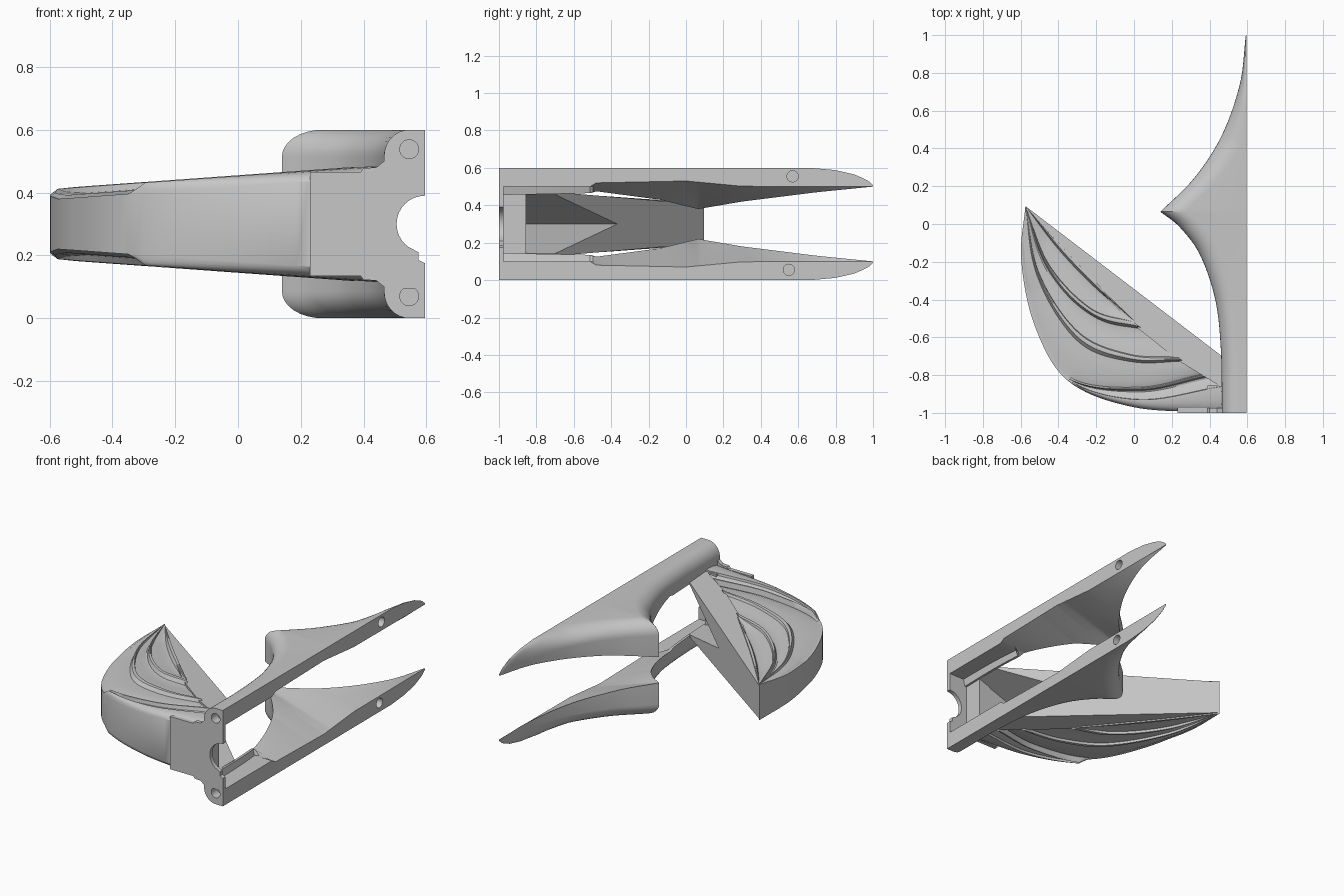
import bpy, bmesh, math
from mathutils import Vector

if "Cube" in bpy.data.objects:
    bpy.data.objects.remove(bpy.data.objects["Cube"], do_unlink=True)

grey = bpy.data.materials.new("plain grey")
grey.use_nodes = True
grey.diffuse_color = (0.57, 0.57, 0.57, 1)
grey.node_tree.nodes["Principled BSDF"].inputs["Base Color"].default_value = (0.57, 0.57, 0.57, 1)
MID = 0.3    # height of the mirror plane
CUT = 0.595  # x of the flat open side


def make(name, bm):
    bmesh.ops.remove_doubles(bm, verts=bm.verts, dist=0.0004)
    bmesh.ops.dissolve_degenerate(bm, edges=bm.edges, dist=0.0002)
    bmesh.ops.recalc_face_normals(bm, faces=bm.faces)
    me = bpy.data.meshes.new(name)
    bm.to_mesh(me)
    bm.free()
    me.materials.append(grey)
    ob = bpy.data.objects.new(name, me)
    bpy.context.collection.objects.link(ob)
    return ob


def prism(name, pts, axis, lo, hi):
    """Extrude a 2D outline along an axis: y takes (x, z), z takes (x, y)."""
    bm = bmesh.new()
    place = (lambda p, d: (p[0], d, p[1])) if axis == "y" else (lambda p, d: (p[0], p[1], d))
    a, b = ([bm.verts.new(place(p, d)) for p in pts] for d in (lo, hi))
    bm.faces.new(a)
    bm.faces.new(b)
    for i in range(len(pts)):
        j = (i + 1) % len(pts)
        bm.faces.new((a[i], a[j], b[j], b[i]))
    return make(name, bm)


def cylinder(center, axis, r, depth):
    bm = bmesh.new()
    bmesh.ops.create_cone(bm, cap_ends=True, segments=32, radius1=r, radius2=r, depth=depth)
    q = Vector((0, 0, 1)).rotation_difference(Vector(axis)).to_matrix()
    bmesh.ops.rotate(bm, verts=bm.verts, matrix=q)
    bmesh.ops.translate(bm, verts=bm.verts, vec=center)
    return make("cutter", bm)


def cut(ob, cutters):
    for c in cutters:
        m = ob.modifiers.new("cut", "BOOLEAN")
        m.operation, m.object, m.solver = "DIFFERENCE", c, "EXACT"
    dg = bpy.context.evaluated_depsgraph_get()
    me = bpy.data.meshes.new_from_object(ob.evaluated_get(dg))
    ob.modifiers.clear()
    ob.data = me
    for c in cutters:
        bpy.data.objects.remove(c, do_unlink=True)


def spline(pts, n):
    """Evenly parametrised smooth path through 2D points."""
    p = [Vector(q) for q in pts]
    p = [2 * p[0] - p[1]] + p + [2 * p[-1] - p[-2]]
    out = []
    for k in range(n + 1):
        t = k / n * (len(p) - 3)
        i = min(int(t), len(p) - 4)
        t -= i
        a, b, c, d = p[i:i + 4]
        out.append(0.5 * (2 * b + (c - a) * t + (2 * a - 5 * b + 4 * c - d) * t * t
                          + (3 * b - a - 3 * c + d) * t ** 3))
    return out


def lerp_table(table, y):
    for (a, va), (b, vb) in zip(table, table[1:]):
        if y <= b:
            return va + (vb - va) * max(0, (y - a) / (b - a))
    return table[-1][1]


# Blades: long rounded prongs, lofted along y, with an upright lip at the root
edge = (spline([(0.465, -1), (0.46, -0.67), (0.43, -0.4), (0.35, -0.165), (0.245, -0.02), (0.14, 0.065)], 80)
        + spline([(0.14, 0.065), (0.32, 0.245), (0.465, 0.47), (0.56, 0.74), (0.592, 1)], 40)[1:])
TOP = [(-1, 0.6), (0.67, 0.6), (0.8, 0.588), (0.9, 0.565), (0.97, 0.535), (1, 0.507)]
INNER = [(-1, 0.5), (-0.51, 0.5), (-0.48, 0.52), (0, 0.53), (0.3, 0.502), (1, 0.5)]
LOW = [(-1, 0.455), (-0.51, 0.465), (-0.48, 0.475), (-0.14, 0.43), (0.065, 0.38), (0.3, 0.42), (0.7, 0.47), (1, 0.5)]
LIP = [(-1, 1), (-0.51, 1), (-0.48, 0), (1, 0)]
ROUND = [(-1, 0.08), (-0.5, 0.09), (0.06, 0.13), (1, 0.13)]


def blade(name, flip):
    bm = bmesh.new()
    rings = []
    for x, y in edge:
        top, inner, low, lip, a = (lerp_table(t, y) for t in (TOP, INNER, LOW, LIP, ROUND))
        a = min(a, 0.9 * (CUT - x))
        b = min(0.085, 0.8 * (top - low))
        sec = [(CUT, inner), (CUT, top)]
        for k in range(9):
            t = k / 8 * math.pi / 2
            sec.append((x + a * (1 - math.sin(t)), top - b * (1 - math.cos(t))))
        sec.append((x, low))
        # base of the lip, merging into the plain inner slope
        slope = (Vector((x, low)).lerp(Vector((CUT, inner)), f) for f in (0.2, 0.5))
        wall = (Vector((x + 0.015, low)), Vector((x + 0.025, inner)))
        sec += [tuple(s.lerp(w, lip)) for s, w in zip(slope, wall)]
        rings.append([bm.verts.new((px, y, 2 * MID - pz if flip else pz)) for px, pz in sec])
    for r, s in zip(rings, rings[1:]):
        for i in range(len(r)):
            j = (i + 1) % len(r)
            bm.faces.new((r[i], r[j], s[j], s[i]))
    bm.faces.new(rings[0])
    bm.faces.new(rings[-1])
    ob = make(name, bm)
    zf, zs, ys = (0.07, 0.055, 0.55) if flip else (0.538, 0.555, 0.57)
    cut(ob, [cylinder((0.545, -1, zf), (0, 1, 0), 0.03, 0.12),
             cylinder((CUT, ys, zs), (1, 0, 0), 0.03, 0.1)])
    return ob


parts = [blade("upper_blade", False), blade("lower_blade", True)]

# Wing: overlapping feather bands fanned from the tip
TIP = (-0.575, 0.095)
N = 60
rows = [spline(p, N) for p in (
    [TIP, (-0.3, -0.205), (0, -0.51)],
    [TIP, (-0.45, -0.22), (-0.23, -0.45), (0, -0.52)],
    [TIP, (-0.5, -0.27), (-0.29, -0.58), (-0.02, -0.695), (0.24, -0.71)],
    [TIP, (-0.59, -0.19), (-0.515, -0.54), (-0.34, -0.82), (0.03, -0.87), (0.36, -0.8)],
    [TIP, (-0.592, -0.19), (-0.518, -0.54), (-0.344, -0.825), (0.03, -0.93), (0.466, -0.86)],
    [TIP, (-0.597, -0.19), (-0.525, -0.54), (-0.35, -0.83), (0, -0.97), (0.466, -0.998)])]
# height offsets across a band: raised bead, groove, gentle swell
BAND = [(0, 0), (0.06, 0.002), (0.12, 0), (0.2, -0.022), (0.32, -0.025), (0.6, -0.019), (0.97, -0.014)]
ROLL = [(0, 0), (0.05, 0.002), (0.1, 0), (0.18, -0.02), (0.35, -0.021), (0.8, -0.022), (0.96, -0.032)]
RIM = [(0, 0), (0.2, 0), (0.5, -0.003), (0.75, -0.01), (0.9, -0.02), (1, -0.034)]
BANDS = [BAND, BAND, ROLL, BAND, RIM]


def wing_z(x):
    return 0.41 + 0.072 * (x + 0.6)


def wing():
    bm = bmesh.new()
    grid = []
    for k, (a, b) in enumerate(zip(rows, rows[1:])):
        for v, dz in BANDS[k]:
            line = []
            for i in range(N + 1):
                p = a[i].lerp(b[i], v)
                if k < 3:
                    z = dz * min(1, (b[i] - a[i]).length / 0.1)
                else:  # outer cover ends in a step where it thins out
                    base = -0.032 * min(1, (rows[3][i] - rows[2][i]).length / 0.1)
                    wide = max(0, min(1, ((rows[5][i] - rows[3][i]).length - 0.014) / 0.01))
                    z = base + (dz - base) * wide
                line.append(bm.verts.new((p.x, p.y, wing_z(p.x) + z)))
            grid.append(line)
    for r, s in zip(grid, grid[1:]):
        for i in range(N):
            bm.faces.new((r[i], r[i + 1], s[i + 1], s[i]))
    # mirror the skin downward and wall up the rim
    rim = [e for e in bm.edges if e.is_boundary]
    twin = {v: bm.verts.new((v.co.x, v.co.y, 2 * MID - v.co.z)) for v in list(bm.verts)}
    for f in list(bm.faces):
        bm.faces.new([twin[v] for v in reversed(f.verts)])
    for e in rim:
        a, b = e.verts
        bm.faces.new((a, b, twin[b], twin[a]))
    return make("feathered_wing", bm)


def wedge():
    return prism("cutter", [(0.03, MID), (0.5, 0.47), (0.5, 0.13)], "y", -0.86, 0)


feathers = wing()
cut(feathers, [wedge()])

# Inner rib: straight tapering beam, sloping down to the open edge of the wing
rib = prism("inner_rib", [TIP, (0.466, -0.7), (0.466, -0.865), (0.23, -0.72), (0, -0.535), (-0.3, -0.23)], "z", 0, 1)
for v in rib.data.vertices:
    side = 1 if v.co.z > 0.5 else -1
    drop = 0.016 if v.co.y > -0.71 and v.co.x > 0.4 else 0.008
    v.co.z = MID + side * (wing_z(v.co.x) - MID - drop)
cut(rib, [wedge()])

# Face plate with a half-round opening
hole = [(CUT - 0.09 * math.sin(t), MID + 0.09 * math.cos(t)) for t in (math.pi * k / 20 for k in range(17))]
plate = prism("face_plate", [(0.23, 0.135), (0.23, 0.465), (0.39, 0.465), (0.4, 0.478), (0.44, 0.48),
                             (0.465, 0.5), (CUT, 0.51)] + hole
              + [(0.575, 0.21), (0.575, 0.185), (CUT, 0.175), (CUT, 0.09), (0.465, 0.1), (0.44, 0.12),
                 (0.4, 0.122), (0.39, 0.135)], "y", -1, -0.975)

# Stepped root block and flange behind the plate
def slab(name, x0, x1, y0, y1, h):
    return prism(name, [(x0, MID - h), (x1, MID - h), (x1, MID + h), (x0, MID + h)], "y", y0, y1)


root = slab("root_block", 0.25, 0.468, -0.98, -0.86, 0.15)
flange = slab("root_flange", 0.39, 0.467, -0.88, -0.855, 0.178)
parts += [feathers, rib, plate, root, flange]

bpy.ops.object.select_all(action="DESELECT")
for ob in parts:
    ob.select_set(True)
bpy.context.view_layer.objects.active = parts[0]
bpy.ops.object.shade_smooth_by_angle(angle=math.radians(30))
